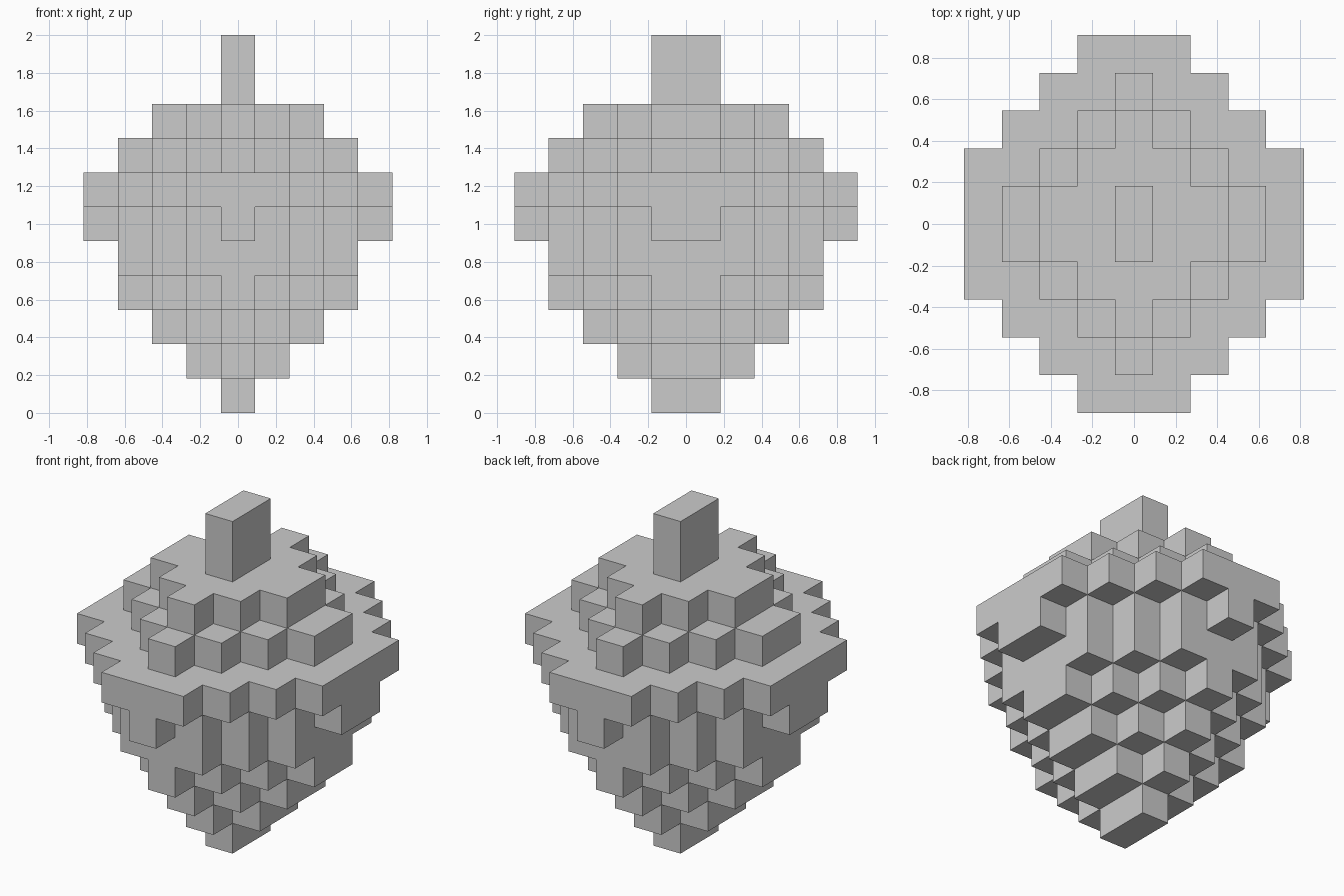
import bpy, bmesh, math
from mathutils import Vector

if "Cube" in bpy.data.objects:
    bpy.data.objects.remove(bpy.data.objects["Cube"])

U = 2 / 11  # block size

# one (diamond size, clip) pair per block layer, bottom to top
LAYERS = [(1, 1), (2, 2), (3, 3), (4, 4), (5, 4), (5, 5),
          (6, 5), (4, 4), (3, 3), (1, 1), (1, 1)]
PARTS = {"tapered_body": (0, 6), "wide_rim": (6, 7),
         "stepped_crown": (7, 9), "stem": (9, 11)}


def layer_cells(z):
    size, clip = LAYERS[z]
    cells = set()
    for x in range(-4, 5):
        for y in range(-5, 5):
            row = y if y >= 0 else -y - 1
            if abs(x) + row < size and abs(x) < clip and row < clip:
                cells.add((x, y, z))
    return cells


solid = set().union(*(layer_cells(z) for z in range(len(LAYERS))))


def add_part(name, low, high):
    """Skin the blocks of some layers with outward faces only."""
    bm = bmesh.new()
    for x, y, z in solid:
        if not low <= z < high:
            continue
        centre = Vector((x, y + 0.5, z + 0.5))
        for axis in range(3):
            for sign in (-1, 1):
                n = Vector((0, 0, 0))
                n[axis] = sign
                if (x + int(n.x), y + int(n.y), z + int(n.z)) in solid:
                    continue
                a = Vector((0, 0, 0))
                a[(axis + 1) % 3] = 0.5
                b = n.cross(a)
                mid = centre + n * 0.5
                corners = (mid - a - b, mid + a - b, mid + a + b, mid - a + b)
                bm.faces.new([bm.verts.new(c * U) for c in corners])
    # join the block faces into larger flat faces
    bmesh.ops.remove_doubles(bm, verts=bm.verts[:], dist=0.001)
    bmesh.ops.dissolve_limit(bm, angle_limit=math.radians(1),
                             verts=bm.verts[:], edges=bm.edges[:])
    mesh = bpy.data.meshes.new(name)
    bm.to_mesh(mesh)
    bm.free()
    bpy.context.collection.objects.link(bpy.data.objects.new(name, mesh))


for part, (low, high) in PARTS.items():
    add_part(part, low, high)
